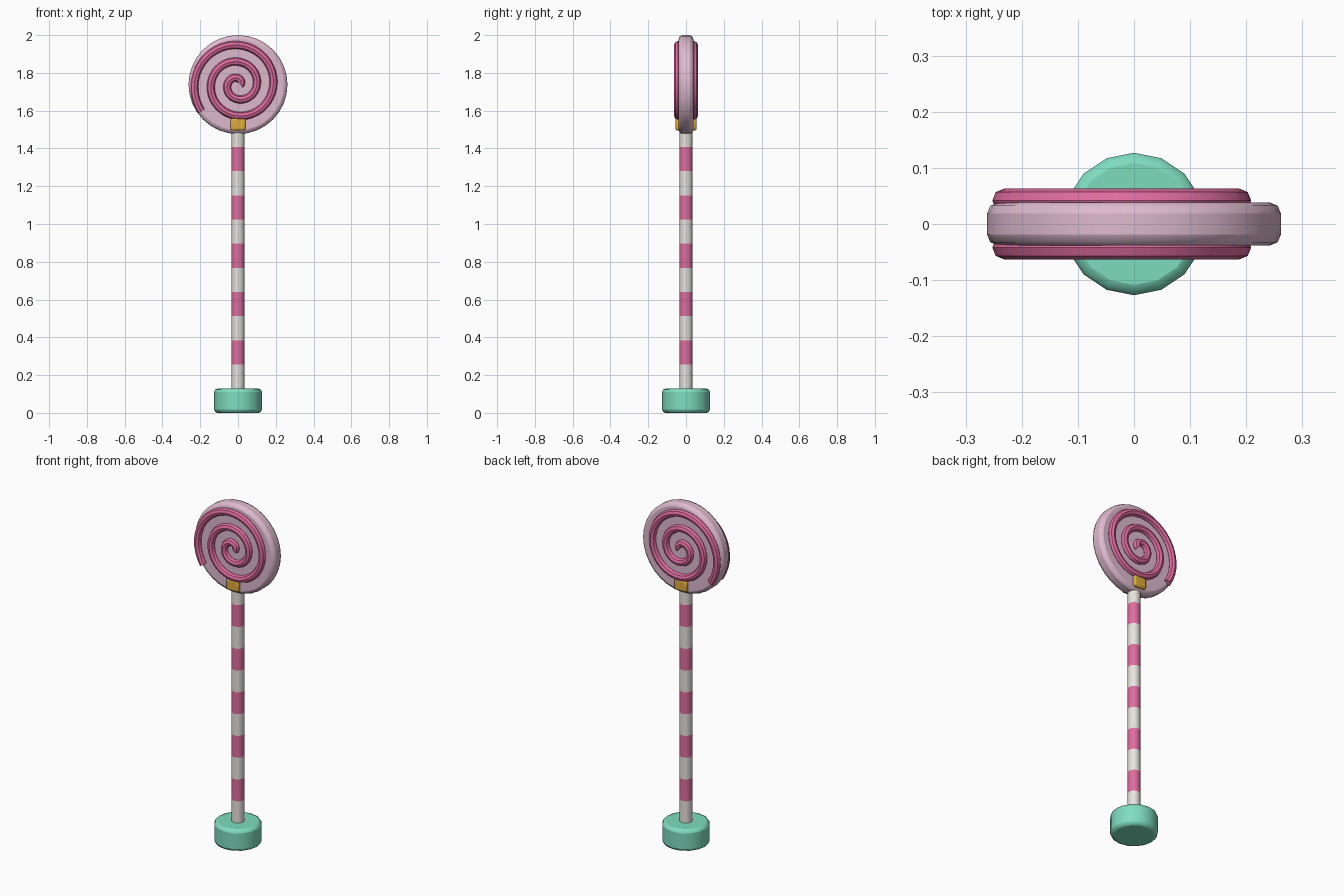
import bpy, bmesh, math
from mathutils import Matrix, Vector

if "Cube" in bpy.data.objects:
    bpy.data.objects.remove(bpy.data.objects["Cube"])


def material(name, rgb):
    lin = [(c / 255 / 12.92) if c < 10 else ((c / 255 + 0.055) / 1.055) ** 2.4 for c in rgb]
    m = bpy.data.materials.new(name)
    m.diffuse_color = (*lin, 1)
    m.use_nodes = True
    m.node_tree.nodes["Principled BSDF"].inputs["Base Color"].default_value = m.diffuse_color
    return m


PALE = material("pale_pink", (222, 186, 206))
PINK = material("candy_pink", (224, 108, 160))
WHITE = material("cream_white", (236, 231, 225))
MINT = material("mint_green", (126, 220, 190))
GOLD = material("gold", (222, 172, 58))


def finish(name, bm, mats, bevel=0.0, segments=2):
    bmesh.ops.recalc_face_normals(bm, faces=bm.faces)
    me = bpy.data.meshes.new(name)
    bm.to_mesh(me)
    bm.free()
    ob = bpy.data.objects.new(name, me)
    bpy.context.collection.objects.link(ob)
    for m in mats:
        me.materials.append(m)
    if bevel:
        mod = ob.modifiers.new("bevel", 'BEVEL')
        mod.width, mod.segments, mod.limit_method = bevel, segments, 'ANGLE'
        mod.angle_limit = math.radians(40)
    bpy.ops.object.select_all(action='DESELECT')
    ob.select_set(True)
    bpy.context.view_layer.objects.active = ob
    bpy.ops.object.shade_smooth_by_angle(angle=math.radians(40))
    return ob


def cylinder(name, radius, depth, sides, matrix, mat, bevel):
    bm = bmesh.new()
    bmesh.ops.create_cone(bm, cap_ends=True, segments=sides, radius1=radius,
                          radius2=radius, depth=depth, matrix=matrix)
    return finish(name, bm, [mat], bevel)


HEAD_Z = 1.738
STRIPE = 0.128

# Foot
cylinder("base", 0.127, 0.128, 16, Matrix.Translation((0, 0, 0.064)), MINT, 0.018)

# Candy disc, facing front and back
cylinder("candy_disc", 0.262, 0.077, 32,
         Matrix.Translation((0, 0, HEAD_Z)) @ Matrix.Rotation(math.pi / 2, 4, 'X'), PALE, 0.02)

# Striped stick: one tube with a ring at each stripe edge
bm = bmesh.new()
SIDES = 16
rings = [[bm.verts.new((0.034 * math.cos(2 * math.pi * i / SIDES),
                        0.034 * math.sin(2 * math.pi * i / SIDES), k * STRIPE))
          for i in range(SIDES)] for k in [0.8] + list(range(1, 13))]
for k in range(len(rings) - 1):
    for i in range(SIDES):
        j = (i + 1) % SIDES
        f = bm.faces.new((rings[k][i], rings[k][j], rings[k + 1][j], rings[k + 1][i]))
        f.material_index = 1 if k > 0 and k % 2 == 0 else 0
bm.faces.new(rings[0])
bm.faces.new(rings[-1])
finish("stick", bm, [WHITE, PINK])

# Gold clasp joining stick and disc
bm = bmesh.new()
bmesh.ops.create_cube(bm, size=1, matrix=Matrix.Translation((0, 0, 1.528)) @ Matrix.Diagonal((0.08, 0.112, 0.066, 1)))
finish("clasp", bm, [GOLD], 0.01)

# Raised spiral tube on each face
TURNS, STEPS, TUBE, RING = 2.6, 110, 0.021, 8
for name, side in (("front_spiral", -1), ("back_spiral", 1)):
    bm = bmesh.new()
    prev = None
    for s in range(STEPS + 1):
        t = TURNS * s / STEPS
        a, r = 2 * math.pi * t, 0.012 + 0.0877 * t
        radial = Vector((math.cos(a), 0, math.sin(a)))
        tangent = Vector((-math.sin(a), 0, math.cos(a))) * r * 2 * math.pi + radial * 0.0877
        out = Vector((tangent.z, 0, -tangent.x)).normalized()
        centre = Vector((0, side * 0.042, HEAD_Z)) + radial * r
        ring = []
        for i in range(RING):
            b = 2 * math.pi * i / RING
            ring.append(bm.verts.new(centre + out * TUBE * math.cos(b)
                                     + Vector((0, TUBE * math.sin(b), 0))))
        if prev:
            for i in range(RING):
                j = (i + 1) % RING
                bm.faces.new((prev[i], prev[j], ring[j], ring[i]))
        else:
            bm.faces.new(ring)
        prev = ring
    bm.faces.new(prev)
    ob = finish(name, bm, [PINK])
    bpy.ops.object.shade_smooth_by_angle(angle=math.radians(60))
